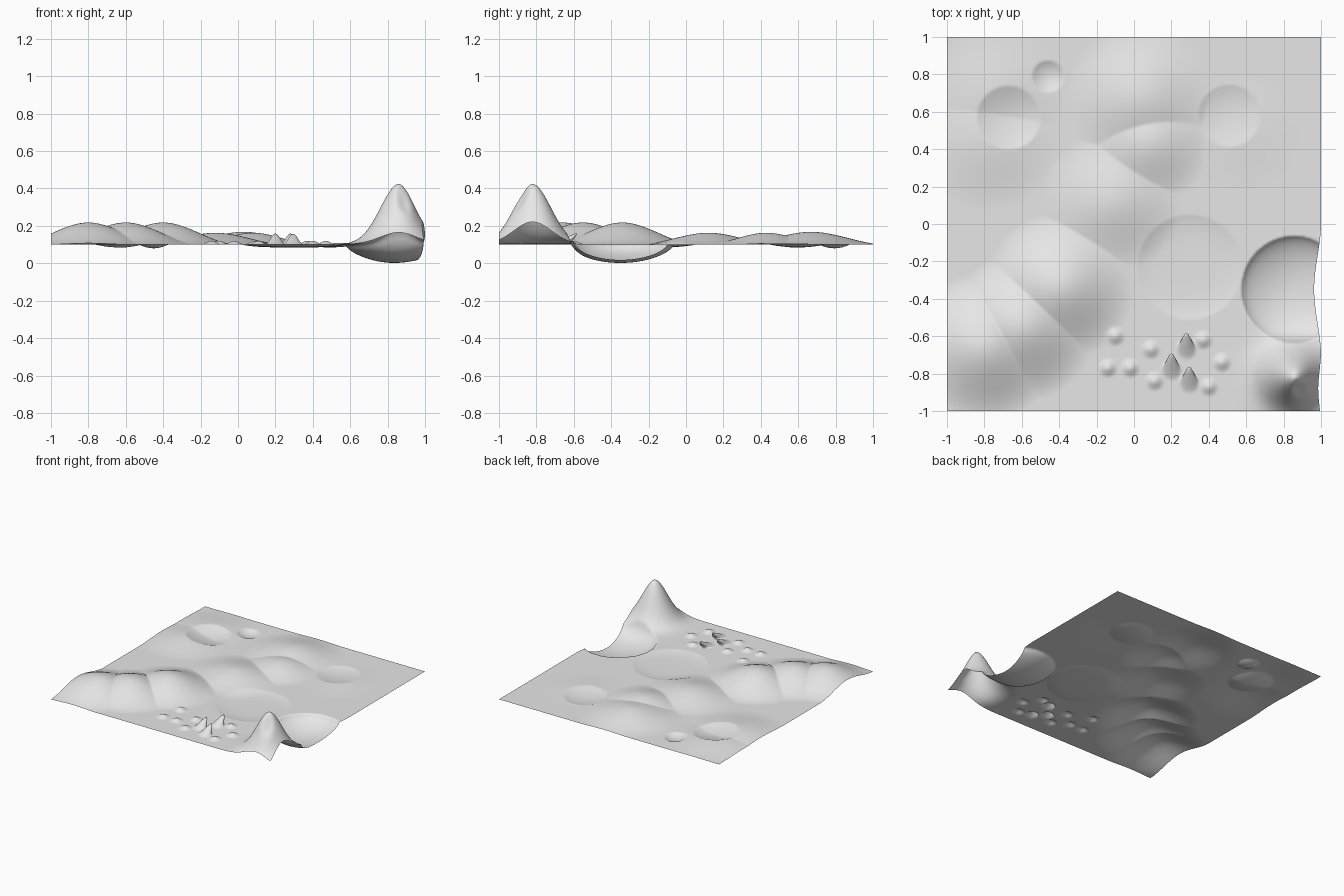
import bpy, bmesh, math

if "Cube" in bpy.data.objects:
    bpy.data.objects.remove(bpy.data.objects["Cube"])

BASE = 0.1
N = 220          # grid resolution

# Hills along the ridge: x, y, radius, height (merged by maximum, leaving creases)
HILLS = [(-0.80, -0.66, 0.40, 0.118), (-0.60, -0.55, 0.40, 0.118), (-0.40, -0.34, 0.40, 0.118),
         (-0.12, 0.12, 0.38, 0.063), (0.08, 0.43, 0.33, 0.063), (0.03, 0.67, 0.40, 0.068),
         (-0.78, 0.45, 0.38, 0.035), (-0.75, 0.68, 0.38, 0.028), (0.58, 0.50, 0.32, 0.010)]
# Shallow craters: x, y, radius, depth, edge power
CRATERS = [(0.30, -0.23, 0.28, 0.015, 4), (0.51, 0.58, 0.165, 0.022, 2),
           (-0.67, 0.57, 0.17, 0.035, 2), (-0.46, 0.79, 0.085, 0.022, 2)]
# Little mounds
MOUNDS = [(-0.10, -0.60), (-0.14, -0.77), (-0.02, -0.77), (0.09, -0.67),
          (0.11, -0.84), (0.37, -0.62), (0.47, -0.74), (0.40, -0.87)]
# Leaning spikes
SPIKES = [(0.20, -0.78), (0.28, -0.67), (0.295, -0.85)]


def smooth(x, y, cx, cy, r):
    t = 1 - min(1, math.hypot(x - cx, y - cy) / r)
    return t * t * (3 - 2 * t)


def sculpt(x, y):
    """Return the displaced position of one ground point."""
    dx = dy = 0.0
    z = BASE + max(h * smooth(x, y, cx, cy, r) for cx, cy, r, h in HILLS)
    for cx, cy, r, d, p in CRATERS:
        t = math.hypot(x - cx, y - cy) / r
        if t < 1:
            z -= d * (1 - t ** p)
    for cx, cy in MOUNDS:
        z += 0.02 * smooth(x, y, cx, cy, 0.055)
    for cx, cy in SPIKES:
        s = smooth(x, y, cx, cy, 0.055)
        z += 0.06 * s
        dy += 0.085 * s
    # mountain in the corner, with a small dent on its peak
    d = math.hypot(x - 0.86, y + 0.82)
    if d < 0.4:
        z += 0.325 * math.exp(-0.5 * (d / 0.103) ** 2) * (1 - d / 0.4) ** 0.15
        z -= 0.03 * smooth(x, y, 0.89, -0.88, 0.06)
        dx -= 0.015 * smooth(x, y, 1.0, -0.88, 0.2)
    # deep bowl cut by the right edge
    t = math.hypot(x - 0.86, y + 0.35) / 0.285
    if t < 1:
        bowl = (1 - t * t) ** 0.65
        z = z * (1 - bowl) + 0.002 * bowl
    dx -= 0.037 * smooth(x, y, 1.0, -0.35, 0.36)
    return x + dx, y + dy, max(0.0, z)


# Ground sheet
bm = bmesh.new()
bmesh.ops.create_grid(bm, x_segments=N, y_segments=N, size=1.0)
for v in bm.verts:
    v.co = sculpt(v.co.x, v.co.y)
mesh = bpy.data.meshes.new("terrain")
bm.to_mesh(mesh)
bm.free()
mesh.polygons.foreach_set("use_smooth", [True] * len(mesh.polygons))

terrain = bpy.data.objects.new("terrain", mesh)
bpy.context.collection.objects.link(terrain)

grey = bpy.data.materials.new("light grey")
grey.diffuse_color = (0.8, 0.8, 0.8, 1)
grey.use_nodes = True
grey.node_tree.nodes["Principled BSDF"].inputs["Base Color"].default_value = grey.diffuse_color
mesh.materials.append(grey)
